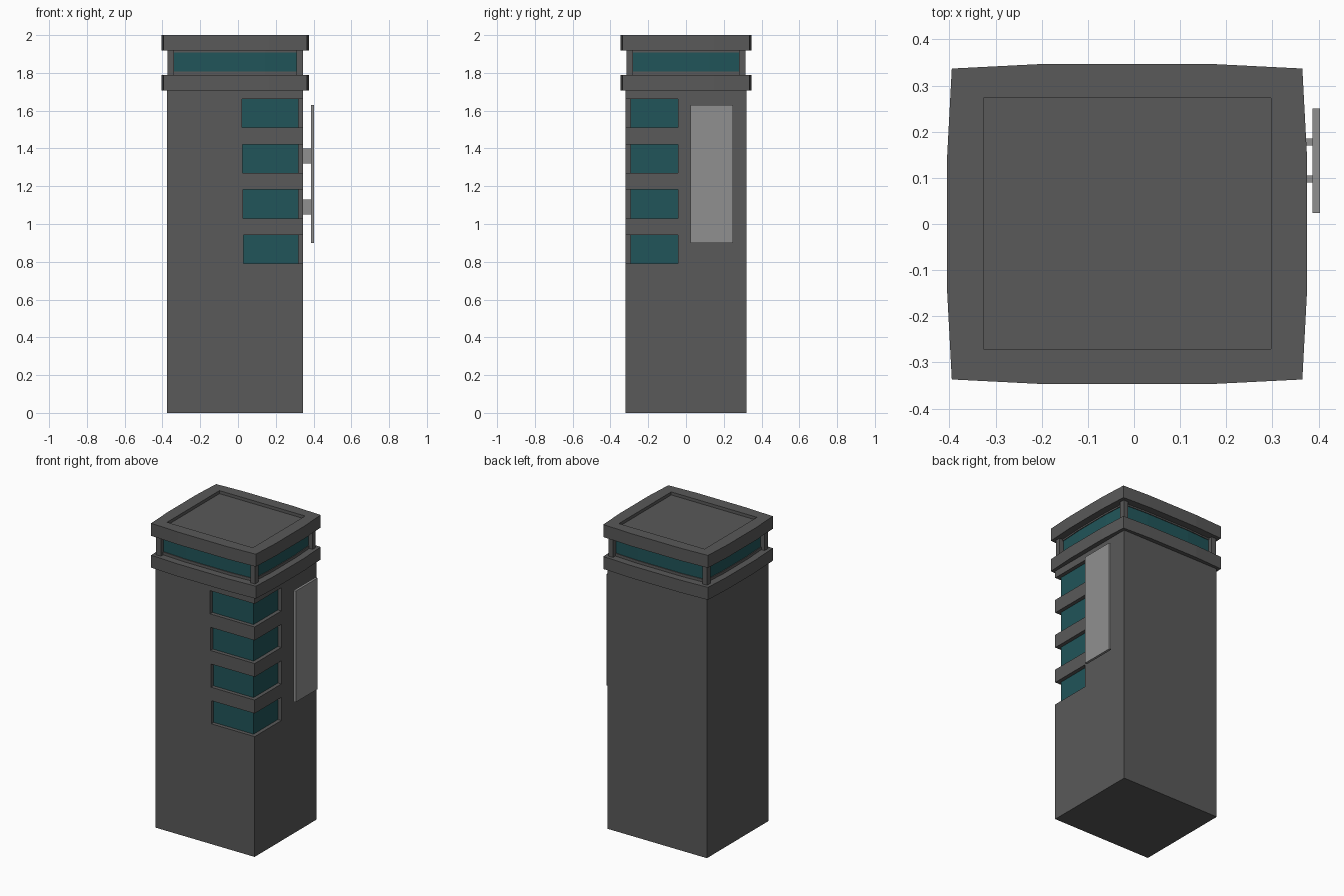
import bpy, bmesh

if "Cube" in bpy.data.objects:
    bpy.data.objects.remove(bpy.data.objects["Cube"])


def material(name, r, g, b):
    m = bpy.data.materials.new(name)
    m.diffuse_color = (r, g, b, 1)
    m.use_nodes = True
    m.node_tree.nodes["Principled BSDF"].inputs["Base Color"].default_value = m.diffuse_color
    return m


DARK = material("dark_grey", 0.1, 0.1, 0.1)
PALE = material("pale_grey", 0.28, 0.28, 0.28)
TEAL = material("teal_glass", 0.015, 0.09, 0.1)
CX = -0.015  # centre of the tower in x


def prism(name, outline, z0, z1, mat, recess=None):
    """Extrude an outline upward; recess = (inset, depth) sinks the top face."""
    bm = bmesh.new()
    low = [bm.verts.new((x, y, z0)) for x, y in outline]
    high = [bm.verts.new((x, y, z1)) for x, y in outline]
    n = len(outline)
    bm.faces.new(low[::-1])
    top = bm.faces.new(high)
    for i in range(n):
        j = (i + 1) % n
        bm.faces.new((low[i], low[j], high[j], high[i]))
    if recess:
        rect, depth = recess
        bm.faces.remove(top)
        rim = [bm.verts.new((x, y, z1)) for x, y in rect]
        floor = [bm.verts.new((x, y, z1 - depth)) for x, y in rect]
        # outer corners sit at every third outline point
        for i in range(4):
            j = (i + 1) % 4
            edge = [high[(3 * i + k) % n] for k in range(4)]
            bm.faces.new(edge + [rim[j], rim[i]])
            bm.faces.new((rim[i], rim[j], floor[j], floor[i]))
        bm.faces.new(floor)
    bmesh.ops.recalc_face_normals(bm, faces=bm.faces)
    me = bpy.data.meshes.new(name)
    bm.to_mesh(me)
    bm.free()
    me.materials.append(mat)
    ob = bpy.data.objects.new(name, me)
    bpy.context.collection.objects.link(ob)
    return ob


def rect(x0, x1, y0, y1):
    return [(x0, y0), (x1, y0), (x1, y1), (x0, y1)]


def bowed(hx, hy, bow):
    """Rectangle whose sides bulge outward by bow, three segments per side."""
    a, b = hx * 0.48, hy * 0.44
    pts = [(-hx, -hy), (-a, -hy - bow), (a, -hy - bow),
           (hx, -hy), (hx + bow, -b), (hx + bow, b),
           (hx, hy), (a, hy + bow), (-a, hy + bow),
           (-hx, hy), (-hx - bow, b), (-hx - bow, -b)]
    return [(CX + x, y) for x, y in pts]


def corner_band(x0, y1, outer_x, outer_y, inner_x, inner_y):
    """L shaped strip wrapping the front right corner."""
    return [(x0, outer_y), (outer_x, outer_y), (outer_x, y1),
            (inner_x, y1), (inner_x, inner_y), (x0, inner_y)]


# Shaft with four recessed wrap-around corner windows
shaft = prism("tower_shaft", rect(-0.376, 0.345, -0.32, 0.32), 0, 1.72, DARK)
for i, z in enumerate((0.79, 1.03, 1.27, 1.51)):
    left = 0.03 - i * 0.003
    cutter = prism("window_cutter", corner_band(left, -0.043, 0.5, -0.5, 0.31, -0.285),
                   z, z + 0.152, DARK)
    mod = shaft.modifiers.new("window_cut", 'BOOLEAN')
    mod.operation = 'DIFFERENCE'
    mod.solver = 'EXACT'
    mod.object = cutter
    bpy.context.view_layer.objects.active = shaft
    bpy.ops.object.modifier_apply(modifier=mod.name)
    bpy.data.objects.remove(cutter)
    prism(f"corner_window_{i + 1}",
          corner_band(left, -0.043, 0.32, -0.295, 0.31, -0.285), z, z + 0.152, TEAL)

# Bowed ledge and roof slab with sunken top
inner = rect(-0.326, 0.297, -0.271, 0.273)
prism("lower_ledge", bowed(0.38, 0.337, 0.01), 1.708, 1.79, DARK)
prism("roof_slab", bowed(0.38, 0.337, 0.01), 1.918, 2.0, DARK, (inner, 0.02))

# Lookout band: sill, glass, header and corner posts
prism("lookout_sill", bowed(0.335, 0.29, 0.01), 1.79, 1.808, DARK)
prism("lookout_glass", bowed(0.33, 0.285, 0.01), 1.808, 1.908, TEAL)
prism("lookout_header", bowed(0.335, 0.29, 0.01), 1.908, 1.918, DARK)
for sx in (-1, 1):
    for sy in (-1, 1):
        x, y = CX + sx * 0.342, sy * 0.298
        prism("corner_post", rect(x - 0.017, x + 0.017, y - 0.017, y + 0.017),
              1.79, 1.918, DARK)

# Sign board on four brackets at the right side
prism("sign_board", rect(0.387, 0.403, 0.024, 0.25), 0.90, 1.63, PALE)
for y in (0.09, 0.17):
    for z in (1.05, 1.32):
        prism("sign_bracket", rect(0.345, 0.387, y, y + 0.015), z, z + 0.08, PALE)
